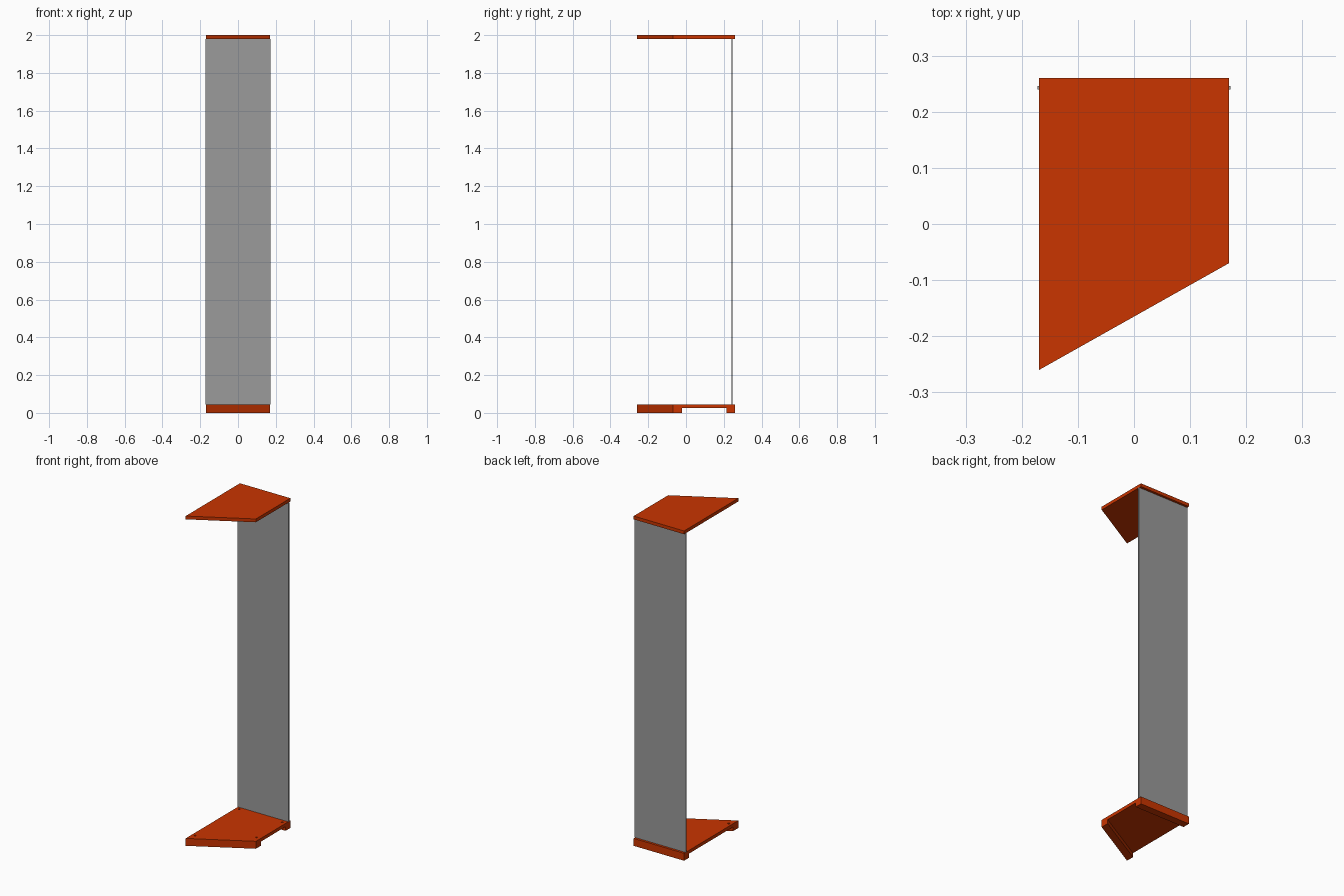
import bpy, bmesh

if "Cube" in bpy.data.objects:
    bpy.data.objects.remove(bpy.data.objects["Cube"])


def colour(name, r, g, b):
    mat = bpy.data.materials.new(name)
    mat.diffuse_color = (r, g, b, 1)
    mat.use_nodes = True
    mat.node_tree.nodes["Principled BSDF"].inputs["Base Color"].default_value = mat.diffuse_color
    return mat


orange = colour("orange_lacquer", 0.585, 0.035, 0.0)
grey = colour("dark_grey", 0.325, 0.325, 0.325)

LEFT, RIGHT, BACK = -0.169, 0.169, 0.26
FRONT_L, FRONT_R = -0.26, -0.07


def prism(name, outline, z0, z1, mat):
    """Extrude a flat outline from z0 up to z1."""
    bm = bmesh.new()
    face = bm.faces.new([bm.verts.new((x, y, z0)) for x, y in outline])
    ext = bmesh.ops.extrude_face_region(bm, geom=[face])
    top = [g for g in ext["geom"] if isinstance(g, bmesh.types.BMVert)]
    bmesh.ops.translate(bm, verts=top, vec=(0, 0, z1 - z0))
    bmesh.ops.recalc_face_normals(bm, faces=bm.faces)
    mesh = bpy.data.meshes.new(name)
    bm.to_mesh(mesh)
    bm.free()
    mesh.materials.append(mat)
    ob = bpy.data.objects.new(name, mesh)
    bpy.context.collection.objects.link(ob)
    return ob


def strip(back_l, back_r, front_l, front_r):
    return [(LEFT, front_l), (RIGHT, front_r), (RIGHT, back_r), (LEFT, back_l)]


# Slanted top and bottom shelves
shelf = strip(BACK, BACK, FRONT_L, FRONT_R)
prism("top_shelf", shelf, 1.98, 2.0, orange)
bottom = prism("bottom_shelf", shelf, 0.025, 0.045, orange)

# Runners under the bottom shelf
prism("front_runner", strip(FRONT_L + 0.05, FRONT_R + 0.05, FRONT_L, FRONT_R), 0, 0.025, orange)
prism("back_runner", strip(BACK, BACK, 0.215, 0.215), 0, 0.025, orange)

# Thin back panel
prism("back_panel", [(-0.172, 0.24), (0.172, 0.24), (0.172, 0.246), (-0.172, 0.246)], 0.045, 1.98, grey)

# Screw holes near the corners of the bottom shelf
for i, (x, y) in enumerate([(-0.147, 0.222), (0.145, 0.217), (0.142, -0.025), (-0.147, -0.2)]):
    bpy.ops.mesh.primitive_cylinder_add(vertices=16, radius=0.006, depth=0.03, location=(x, y, 0.045))
    cutter = bpy.context.object
    cutter.name = f"hole_cutter_{i + 1}"
    cutter.hide_render = True
    cutter.hide_viewport = True
    cutter.display_type = 'WIRE'
    cutter.data.materials.append(orange)
    cut = bottom.modifiers.new(f"hole_{i + 1}", 'BOOLEAN')
    cut.object = cutter
    cut.operation = 'DIFFERENCE'
    cut.solver = 'EXACT'
